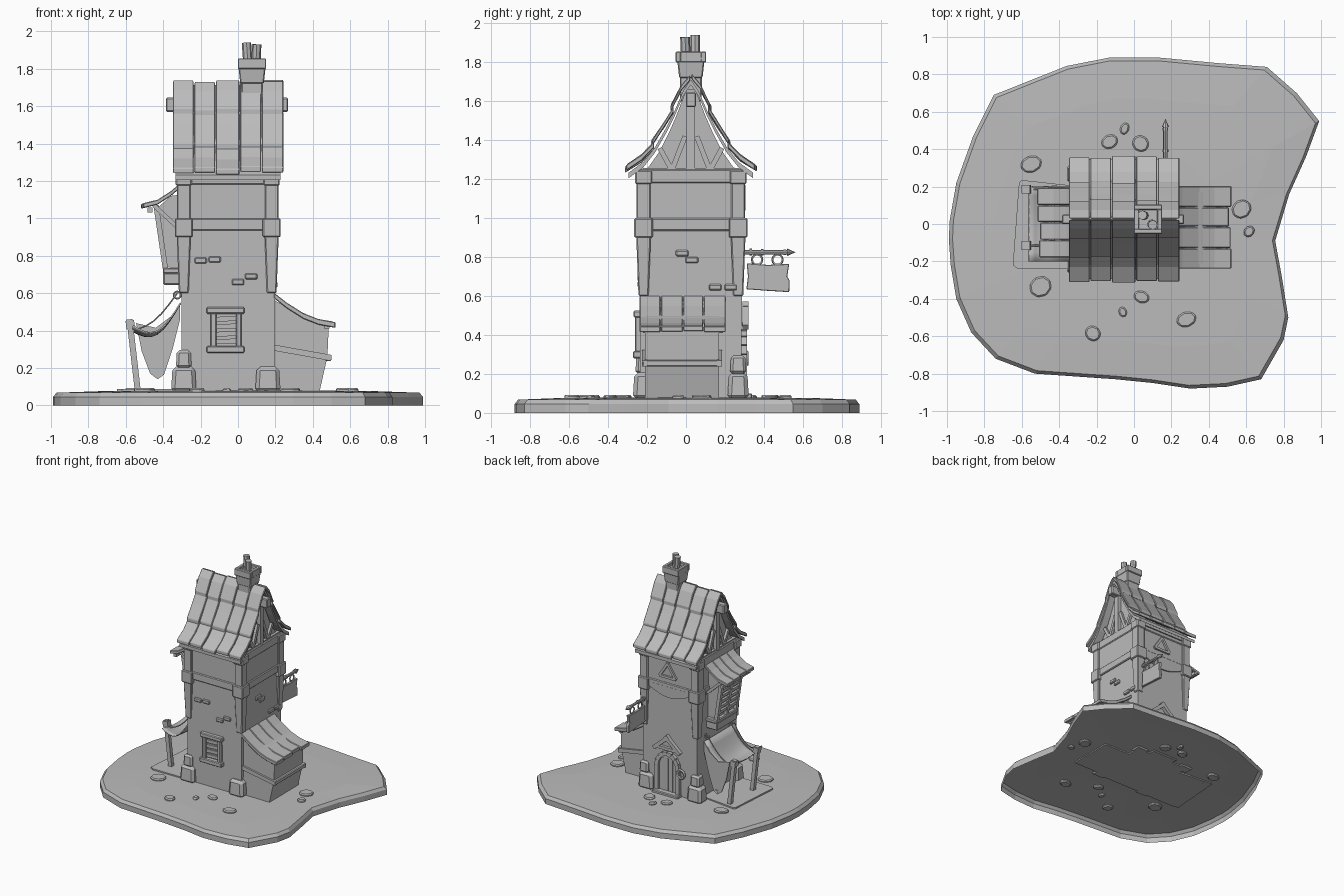
import bpy, bmesh, math, random
from mathutils import Vector, Matrix

if "Cube" in bpy.data.objects:
    bpy.data.objects.remove(bpy.data.objects["Cube"])

random.seed(4)
GREY = bpy.data.materials.new("plain_grey")
GREY.diffuse_color = (0.5, 0.5, 0.5, 1)
GREY.use_nodes = True
GREY.node_tree.nodes["Principled BSDF"].inputs["Base Color"].default_value = GREY.diffuse_color


def finish(name, bm, normals=True, bevel=0):
    if normals:
        bmesh.ops.recalc_face_normals(bm, faces=bm.faces)
    me = bpy.data.meshes.new(name)
    bm.to_mesh(me)
    bm.free()
    me.materials.append(GREY)
    ob = bpy.data.objects.new(name, me)
    bpy.context.collection.objects.link(ob)
    if bevel:
        m = ob.modifiers.new("bevel", 'BEVEL')
        m.width, m.segments = bevel, 1
    return ob


def prism(name, axis, pts, lo, hi, bevel=0):
    """Extrude a 2D outline along an axis; outline is (y,z), (x,z) or (x,y)."""
    place = {'x': lambda a, b, c: (c, a, b), 'y': lambda a, b, c: (a, c, b), 'z': lambda a, b, c: (a, b, c)}[axis]
    bm = bmesh.new()
    r0, r1 = [[bm.verts.new(place(a, b, c)) for a, b in pts] for c in (lo, hi)]
    n = len(pts)
    bm.faces.new(r0)
    bm.faces.new(r1[::-1])
    for i in range(n):
        j = (i + 1) % n
        bm.faces.new((r0[i], r1[i], r1[j], r0[j]))
    return finish(name, bm, bevel=bevel)


def box(name, x0, x1, y0, y1, z0, z1, flare=0, bevel=0.006):
    """Box whose top is wider (flare > 0) or narrower than its foot."""
    bm = bmesh.new()
    bmesh.ops.create_cube(bm, size=1)
    for v in bm.verts:
        k = flare if v.co.z > 0 else 0
        v.co = Vector(((x0 + x1) / 2 + v.co.x * (x1 - x0 + 2 * k),
                       (y0 + y1) / 2 + v.co.y * (y1 - y0 + 2 * k), z1 if v.co.z > 0 else z0))
    return finish(name, bm, bevel=bevel)


def beam(name, a, b, w, d=None, sides=4):
    """Bar from a to b: square section, or round when sides > 4."""
    a, b = Vector(a), Vector(b)
    bm = bmesh.new()
    r = w / 2 * (math.sqrt(2) if sides == 4 else 1)
    bmesh.ops.create_cone(bm, cap_ends=True, segments=sides, radius1=r, radius2=r, depth=(b - a).length)
    if sides == 4:
        bmesh.ops.rotate(bm, verts=bm.verts, matrix=Matrix.Rotation(math.pi / 4, 3, 'Z'))
    if d:
        bmesh.ops.scale(bm, verts=bm.verts, vec=(1, d / w, 1))
    q = Vector((0, 0, 1)).rotation_difference(b - a).to_matrix()
    bmesh.ops.rotate(bm, verts=bm.verts, matrix=q)
    bmesh.ops.translate(bm, verts=bm.verts, vec=(a + b) / 2)
    return finish(name, bm)


def slab(name, axis, path, t, lo, hi, bevel=0):
    """Bent board: a path thickened downwards by t."""
    return prism(name, axis, path + [(a, z - t) for a, z in path[::-1]], lo, hi, bevel)


def ring(name, loc, R, r, rot=(0, 0, 0)):
    bpy.ops.mesh.primitive_torus_add(location=loc, rotation=rot, major_radius=R, minor_radius=r,
                                     major_segments=12, minor_segments=5)
    ob = bpy.context.object
    ob.name = name
    ob.data.materials.append(GREY)


# Island of ground: open shell with a softened rim
edge = [(-.99, -.08), (-.985, .02), (-.95, .22), (-.86, .47), (-.75, .69), (-.36, .845), (-.13, .89), (.13, .89),
        (.45, .86), (.71, .84), (.87, .7), (.99, .55), (.92, .36), (.83, .16), (.755, -.09), (.79, -.28),
        (.825, -.5), (.8, -.62), (.68, -.83), (.5, -.87), (.3, -.88), (.1, -.85), (-.1, -.83), (-.53, -.8),
        (-.74, -.72), (-.87, -.58), (-.95, -.4), (-.98, -.22)]
bm = bmesh.new()
rings = [[bm.verts.new((x * s, y * s, z)) for x, y in edge] for s, z in
         ((1, 0), (1, .045), (.98, .068), (.75, .076), (.4, .08))]
for p, q in zip(rings, rings[1:]):
    for i in range(len(edge)):
        j = (i + 1) % len(edge)
        bm.faces.new((p[i], p[j], q[j], q[i])).normal_flip()
bm.faces.new(rings[-1][::-1])
finish("ground", bm, normals=False)

# Flat stones
for x, y, s in [(-.55, .32, .06), (-.13, .44, .048), (-.05, .51, .035), (.035, .43, .048), (.575, .08, .056),
                (.615, -.04, .034), (.28, -.51, .056), (.04, -.39, .045), (-.22, -.585, .045), (-.5, -.335, .062),
                (-.06, -.47, .03)]:
    w, a = random.uniform(.7, .95), random.uniform(0, 3)
    loop = [(math.cos(k * .785) * s, math.sin(k * .785) * s * w) for k in range(8)]
    loop = [(x + u * math.cos(a) - v * math.sin(a), y + u * math.sin(a) + v * math.cos(a)) for u, v in loop]
    prism("stone", 'z', loop, .062, .093, .008)

# Tower walls: narrower shaft below, wider storey above
YC, X0, X1, Y0, Y1 = .025, -.3, .195, -.235, .285
box("lower_wall", X0, X1, Y0, Y1, .07, .95, .003, 0)
box("upper_wall", X0 - .008, X1 + .008, Y0 - .005, Y1 + .005, .94, 1.25, 0, 0)
box("middle_band", X0 - .015, X1 + .015, Y0 - .012, Y1 + .012, .935, 1.0)
box("top_band", X0 - .018, X1 + .015, Y0 - .015, Y1 + .012, 1.18, 1.25)

# Corner posts with caps, tapered lower halves and stone feet
for sx, cx in ((-1, -.29), (1, .18)):
    for sy, cy in ((-1, -.218), (1, .268)):
        def post(name, h, z0, z1, fl=0, bv=.006):
            box(name, cx - h, cx + h, cy - h, cy + h, z0, z1, fl, bv)
        post("upper_post", .036, .98, 1.2)
        post("post_capital", .043, 1.175, 1.245)
        post("post_block", .048, .9, 1.0)
        post("lower_post", .026, .6, .92, .012)
        ox = cx - .02 if sx > 0 else cx
        box("foot_stone", ox - .068, ox + .068, cy - .055, cy + .055, .07, .207, -.008, .02)
        if sx < 0 or sy > 0:
            box("upper_foot_stone", cx - .042, cx + .042, cy - .042, cy + .042, .2, .295, -.005, .014)

# Loose bricks set in the walls
for px, z in ((-.2, .775), (-.125, .78), (0, .66), (.07, .69)):
    box("front_brick", px - .033, px + .033, Y0 - .014, Y0 + .02, z - .016, z + .016)
for py, z in ((-.02, .82), (.03, .785), (.15, .645), (.23, .645)):
    box("side_brick", X1 - .02, X1 + .016, py - .033, py + .033, z - .016, z + .016)

# Main roof: three courses of five bent tiles on each side
curve = [(.0, 1.735), (.04, 1.675), (.085, 1.57), (.125, 1.49), (.185, 1.385), (.245, 1.31), (.32, 1.255)]
cols = [-.35, -.235, -.12, .01, .125, .245]
for s in (-1, 1):
    for c in range(3):
        up = curve[c * 2:c * 2 + 3]
        for i in range(5):
            j, k = random.uniform(-.006, .006), random.uniform(0, .008)
            path = [(YC + s * (d + (.004, .009, .014)[n] + (j if n == 2 else 0)), z + (.0, .008, .012)[n] - j + k)
                    for n, (d, z) in enumerate(up)]
            slab("roof_tile", 'x', path, .03, cols[i] + .002, cols[i + 1] - .002, .004)
    # Rafters under the tile edges at both gables
    under = [(YC + s * d, z - .022) for d, z in curve]
    slab("roof_underlay", 'x', under, .028, -.335, .228)
shape = [(YC - d * .88, z - .045) for d, z in curve[::-1]] + [(YC + d * .88, z - .045) for d, z in curve[1:]]
prism("gable_wall", 'x', shape, -.285, .175)

# Timber frame of the gables and the projecting ridge beam
for gx in (-.292, .182):
    beam("king_post", (gx, YC, 1.22), (gx, YC, 1.66), .045)
    for s in (-1, 1):
        beam("gable_brace", (gx, YC + s * .1, 1.24), (gx, YC + s * .03, 1.42), .026)
        beam("gable_strut", (gx, YC + s * .1, 1.25), (gx, YC + s * .16, 1.36), .026)
    beam("gable_tie", (gx, YC - .27, 1.243), (gx, YC + .27, 1.243), .03)
box("ridge_beam", -.385, .268, YC - .026, YC + .026, 1.57, 1.645)

# Chimney with a hollow crown and two leaning pots
box("chimney_stack", .02, .13, -.03, .08, 1.6, 1.74, .002)
box("chimney_flare", .012, .138, -.035, .085, 1.72, 1.83, .012)
for n, (a, b, c, d) in enumerate(((0, .15, -.053, -.026), (0, .15, .076, .103), (0, .027, -.03, .08), (.123, .15, -.03, .08))):
    box("chimney_rim", a, b, c, d, 1.8, 1.855, 0, .004)
beam("chimney_pot", (.055, .045, 1.8), (.045, .047, 1.94), .05, sides=8)
beam("chimney_pot", (.095, 0, 1.8), (.1, -.005, 1.93), .05, sides=8)

# Lean-to shed on the right side
prism("shed_body", 'y', [(.17, .07), (.435, .07), (.478, .26), (.485, .42), (.36, .49), (.17, .57)], -.21, .17)
sy = [-.24, -.13, -.015, .09, .205]
for i in range(4):
    j = random.uniform(-.012, .012)
    slab("shed_roof_board", 'y', [(.19, .605), (.26, .55), (.35, .493), (.43, .462), (.51 + j, .448 - j * .3)],
         .03, sy[i] + .002, sy[i + 1] - .002, .004)
prism("shed_rail", 'y', [(.19, .325), (.5, .27), (.498, .238), (.19, .293)], -.225, -.2)
prism("shed_rail", 'y', [(.19, .325), (.5, .27), (.498, .238), (.19, .293)], .16, .185)
box("shed_end_rail", .465, .5, -.225, .185, .238, .272)
beam("shed_eave_beam", (.475, -.22, .425), (.475, .19, .425), .03)

# Front window: frame and slatted shutter
box("window_lintel", -.168, .035, -.27, -.22, .49, .525)
box("window_sill", -.168, .035, -.272, -.22, .28, .318)
for a, b in ((-.148, -.115), (-.012, .02)):
    box("window_jamb", a, b, -.262, -.22, .31, .5)
for k in range(4):
    beam("shutter_slat", (-.12, -.245, .34 + k * .04), (-.01, -.245, .345 + k * .04), .026, .016)

# Bay window on the left side with its tiled hood
prism("bay_body", 'y', [(-.28, .72), (-.378, .74), (-.425, 1.06), (-.36, 1.12), (-.28, 1.13)], -.09, .14)
for y in (-.1, .025, .15):
    beam("bay_post", (-.388, y, .73), (-.438, y, 1.07), .028)
for k in range(6):
    z = .79 + k * .046
    x = -.388 - (z - .74) * .147
    beam("bay_slat", (x, -.09, z), (x, .14, z), .022)
box("bay_sill", -.402, -.3, -.12, .17, .705, .735)
box("bay_base", -.4, -.28, -.11, .16, .645, .71)
beam("bay_hood_beam", (-.47, -.16, 1.045), (-.47, .2, 1.045), .026)
hy = [-.18, -.085, .01, .1, .195]
for i in range(4):
    j = random.uniform(-.012, .012)
    slab("bay_hood_tile", 'y', [(-.29, 1.205), (-.36, 1.145), (-.43, 1.1), (-.51 + j, 1.08 + j * .3)],
         .026, hy[i] + .002, hy[i + 1] - .002, .004)
for y in (-.12, .17):
    beam("bay_hood_bracket", (-.32, y, .95), (-.45, y, 1.07), .022)

# Cloth awning on two leaning posts, with ropes and a ground mat
prism("ground_mat", 'z', [(-.6, .235), (-.28, .2), (-.28, -.24), (-.62, -.24), (-.648, -.22), (-.615, .22)], .07, .089)
for y in (.185, -.115):
    beam("awning_post", (-.535, y, .07), (-.58, y, .46), .032)
    beam("awning_post_cap", (-.573, y, .41), (-.579, y, .455), .046)
    last = None
    for k in range(7):
        t = k / 6
        p = (-.58 + t * .255, y, .4 + t * .2 - .05 * math.sin(math.pi * t))
        if last:
            beam("awning_rope", last, p, .009, sides=6)
        last = p
    ring("rope_ring", (-.325, y, .59), .018, .006, (math.pi / 2, 0, 0))
bm = bmesh.new()
N = 8
grid = []
for i in range(N + 1):
    u = i / N
    for k in range(N + 1):
        v = k / N
        sag = math.sin(math.pi * u) * .09 + math.sin(math.pi * v) * .03 * u
        grid.append(bm.verts.new((-.31 - .25 * u, -.2 + .4 * v, .55 - .12 * u - sag)))
for i in range(N):
    for k in range(N):
        a = i * (N + 1) + k
        bm.faces.new((grid[a], grid[a + 1], grid[a + N + 2], grid[a + N + 1]))
cloth = finish("awning_cloth", bm)
cloth.modifiers.new("thick", 'SOLIDIFY').thickness = .008
for f in cloth.data.polygons:
    f.use_smooth = True
prism("awning_flap", 'y', [(-.31, .545), (-.36, .475), (-.44, .415), (-.545, .44), (-.515, .29), (-.47, .17), (-.43, .14),
                           (-.395, .165), (-.35, .3), (-.31, .46)], .195, .203)
ring("flap_eyelet", (-.425, .2, .165), .012, .005, (math.pi / 2, 0, 0))

# Back entrance: arched door, frame stones, steps and slanted hood
DX = -.04
arch = [(DX + .085 * math.cos(a), .3 + .1 * math.sin(a)) for a in [k * math.pi / 8 for k in range(9)]]
prism("door", 'y', [(DX + .085, .07)] + arch + [(DX - .085, .07)], .27, .293)
outline = [(DX + .098, .07)] + [(DX + (x - DX) * 1.15, .3 + (z - .3) * 1.15) for x, z in arch] + [(DX - .098, .07)]
for (a, b), (c, d) in zip(outline, outline[1:]):
    beam("door_frame", (a, .295, b), (c, .295, d), .034)
for x in (DX - .04, DX, DX + .04):
    beam("door_batten", (x, .294, .08), (x, .294, .37), .008)
box("door_step", DX - .12, DX + .12, .28, .34, .07, .1)
for s in (-1, 1):
    beam("door_hood_beam", (DX + s * .12, .305, .44), (DX - s * .015, .305, .56), .03)
beam("door_hood_tie", (DX - .11, .3, .455), (DX + .11, .3, .455), .024)
ring("door_lantern", (-.17, .31, .28), .032, .011, (math.pi / 2, 0, 0))

# Triangular vent and curved brace high on the back wall
tri = [(DX - .075, 1.05), (DX + .075, 1.05), (DX, 1.165)]
for k in range(3):
    (a, b), (c, d) = tri[k], tri[(k + 1) % 3]
    beam("vent_frame", (a, .296, b), (c, .296, d), .02)
low = [(X0 + .05 + k * .049, .94 - .06 * math.sin(math.pi * k / 8)) for k in range(9)]
prism("curved_brace", 'y', low + [(X1 - .05, .97), (X0 + .05, .97)], .28, .298)

# Hanging signboard at the back corner
sx = .168
beam("sign_pole", (sx, .28, .825), (sx, .53, .825), .022, sides=8)
for y, w in ((.325, .036), (.385, .032), (.5, .03)):
    beam("sign_pole_collar", (sx, y, .825), (sx, y + .014, .825), w, sides=8)
bm = bmesh.new()
bmesh.ops.create_cone(bm, cap_ends=True, segments=8, radius1=.02, radius2=0, depth=.045)
bmesh.ops.rotate(bm, verts=bm.verts, matrix=Matrix.Rotation(-math.pi / 2, 3, 'X'))
bmesh.ops.translate(bm, verts=bm.verts, vec=(sx, .54, .825))
finish("sign_pole_tip", bm)
for y in (.365, .47):
    ring("sign_ring", (sx, y, .787), .026, .006, (0, math.pi / 2, 0))
prism("sign_board", 'x', [(.31, .635), (.42, .627), (.53, .62), (.532, .68), (.52, .7), (.53, .765), (.42, .76), (.312, .768),
                          (.318, .7)], sx - .012, sx + .012, .003)
